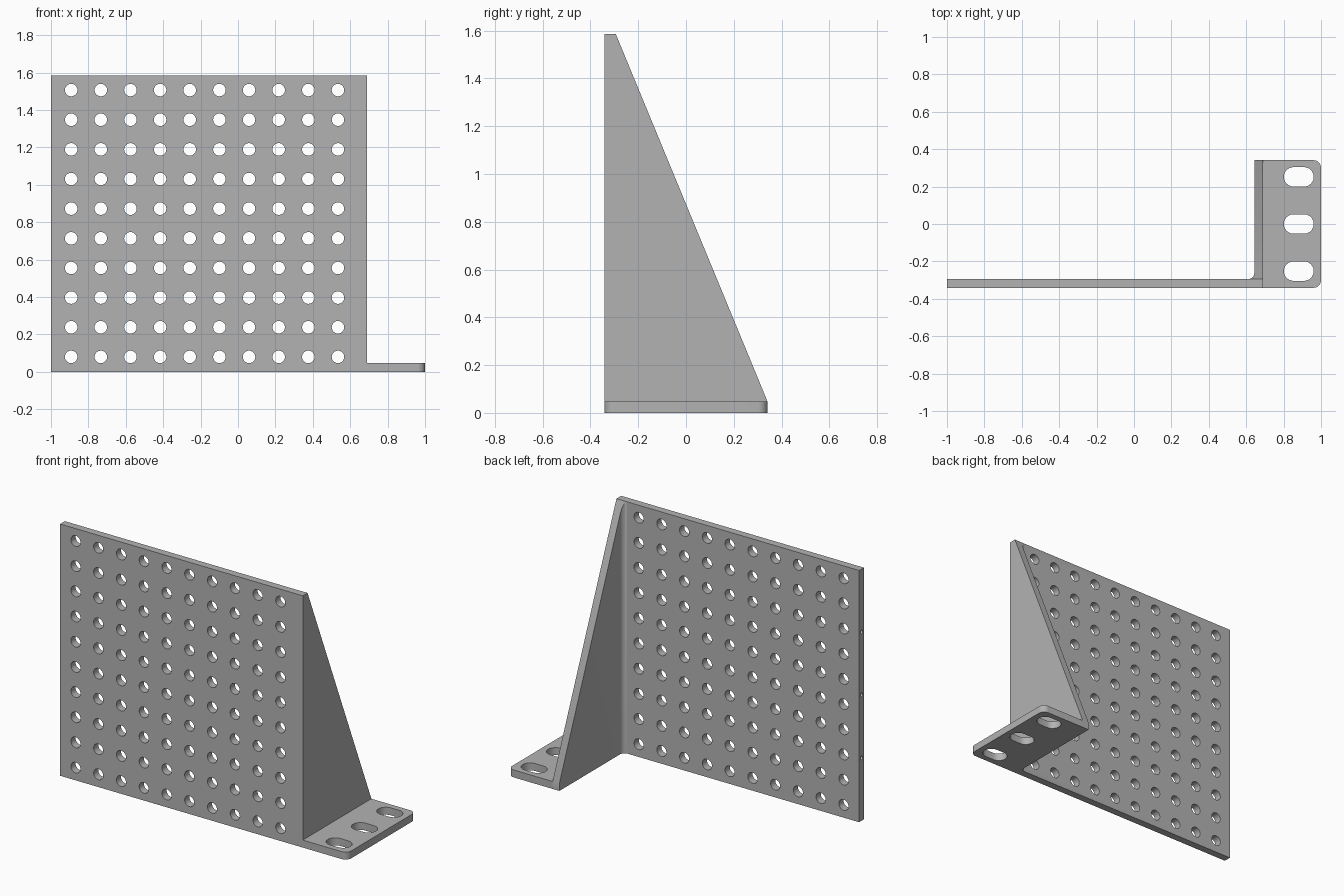
import bpy, bmesh, math
from mathutils import Matrix, Vector

cube = bpy.data.objects.get("Cube")
if cube:
    bpy.data.objects.remove(cube, do_unlink=True)

# Main dimensions
LEFT, CORNER, END = -1.0, 0.69, 1.0
FRONT, BACK = -0.341, 0.341
T, HEIGHT = 0.047, 1.585
PITCH = 0.1585
INNER_X, INNER_Y = CORNER - T, FRONT + T

steel = bpy.data.materials.new("plain grey")
steel.use_nodes = True
steel.diffuse_color = (0.45, 0.45, 0.45, 1)
steel.node_tree.nodes["Principled BSDF"].inputs["Base Color"].default_value = steel.diffuse_color


def arc(cx, cy, r, start, end, n=8):
    """Points along an arc, angles in degrees."""
    angles = [math.radians(start + (end - start) * i / n) for i in range(n + 1)]
    return [(cx + r * math.cos(a), cy + r * math.sin(a)) for a in angles]


def extrude(bm, outline, z0, z1):
    """Raise a closed xy outline from z0 to z1."""
    base = bm.faces.new([bm.verts.new((x, y, z0)) for x, y in outline])
    top = bmesh.ops.extrude_face_region(bm, geom=[base])["geom"]
    verts = [v for v in top if isinstance(v, bmesh.types.BMVert)]
    bmesh.ops.translate(bm, verts=verts, vec=(0, 0, z1 - z0))


def make_object(name, bm):
    bmesh.ops.recalc_face_normals(bm, faces=bm.faces)
    mesh = bpy.data.meshes.new(name)
    bm.to_mesh(mesh)
    bm.free()
    mesh.materials.append(steel)
    obj = bpy.data.objects.new(name, mesh)
    bpy.context.collection.objects.link(obj)
    return obj


def select(obj):
    bpy.ops.object.select_all(action="DESELECT")
    obj.select_set(True)
    bpy.context.view_layer.objects.active = obj


def cut(obj, bm):
    """Subtract the cutter shapes, then smooth the round walls."""
    cutter = make_object("cutter", bm)
    cutter.hide_render = True
    mod = obj.modifiers.new("holes", "BOOLEAN")
    mod.operation, mod.solver, mod.object = "DIFFERENCE", "EXACT", cutter
    select(obj)
    bpy.ops.object.modifier_apply(modifier=mod.name)
    bpy.data.objects.remove(cutter, do_unlink=True)
    bpy.ops.object.shade_smooth_by_angle(angle=math.radians(30))


# Perforated plate and sloping side web, filleted at the inner corner
R = 0.03
bm = bmesh.new()
outline = [(LEFT, FRONT), (CORNER, FRONT), (CORNER, BACK), (INNER_X, BACK)]
outline += arc(INNER_X - R, INNER_Y + R, R, 0, -90)
outline += [(LEFT, INNER_Y)]
extrude(bm, outline, 0, HEIGHT)
slope = Vector((0, HEIGHT - T, BACK - INNER_Y))
sliced = bmesh.ops.bisect_plane(bm, geom=bm.verts[:] + bm.edges[:] + bm.faces[:],
                                plane_co=(0, INNER_Y + 0.0005, HEIGHT), plane_no=slope.normalized(),
                                clear_outer=True)
rim = [e for e in sliced["geom_cut"] if isinstance(e, bmesh.types.BMEdge)]
bmesh.ops.holes_fill(bm, edges=rim, sides=0)
wall = make_object("plate_and_web", bm)

# Grid of round holes through the plate
bm = bmesh.new()
for col in range(10):
    for row in range(10):
        centre = Vector((-0.892 + col * PITCH, INNER_Y - T / 2, 0.08 + row * PITCH))
        bmesh.ops.create_cone(bm, cap_ends=True, segments=24, radius1=0.0335, radius2=0.0335,
                              depth=T * 2,
                              matrix=Matrix.Translation(centre) @ Matrix.Rotation(math.pi / 2, 4, "X"))
# Small holes drilled into the free edge
for i in (1, 2, 3):
    centre = Vector((LEFT, FRONT + T / 2, HEIGHT * i / 4))
    bmesh.ops.create_cone(bm, cap_ends=True, segments=16, radius1=0.012, radius2=0.012, depth=0.12,
                          matrix=Matrix.Translation(centre) @ Matrix.Rotation(math.pi / 2, 4, "Y"))
cut(wall, bm)

# Mounting foot with rounded outer corners
C = 0.04
bm = bmesh.new()
outline = [(CORNER, FRONT)] + arc(END - C, FRONT + C, C, -90, 0)
outline += arc(END - C, BACK - C, C, 0, 90) + [(CORNER, BACK)]
extrude(bm, outline, 0, T)
foot = make_object("mounting_foot", bm)

# Three slots through the foot
bm = bmesh.new()
for y in (-0.252, 0, 0.252):
    slot = arc(0.853, y, 0.052, 90, 270, 12) + arc(0.909, y, 0.052, -90, 90, 12)
    extrude(bm, slot, -T, T * 2)
cut(foot, bm)
